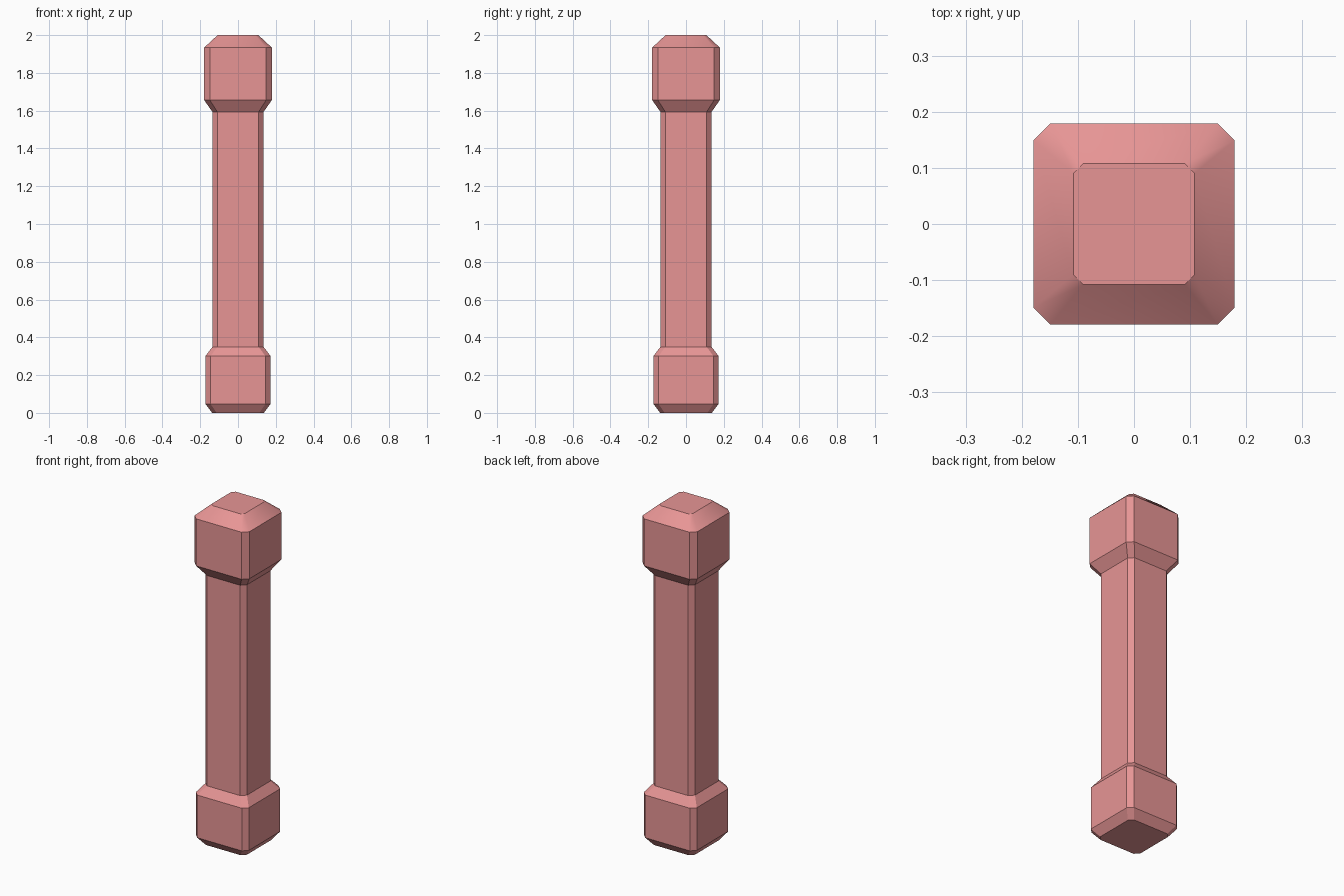
import bpy, bmesh, math

if "Cube" in bpy.data.objects:
    bpy.data.objects.remove(bpy.data.objects["Cube"])

# (height, half width, corner chamfer) from the foot to the cap
PROFILE = [
    (0.00, 0.137, 0.024),
    (0.048, 0.173, 0.027),
    (0.30, 0.173, 0.027),
    (0.35, 0.135, 0.026),
    (1.593, 0.135, 0.026),
    (1.656, 0.179, 0.030),
    (1.934, 0.179, 0.030),
    (2.00, 0.108, 0.0175),
]


def chamfered_square(bm, z, h, c):
    """Ring of eight vertices: a square with cut corners."""
    ring = []
    for i in range(4):
        a = i * math.pi / 2
        ca, sa = round(math.cos(a)), round(math.sin(a))
        for x, y in ((h, -(h - c)), (h, h - c)):
            ring.append(bm.verts.new((x * ca - y * sa, x * sa + y * ca, z)))
    return ring


# Post: lofted through all the rings, closed at both ends
bm = bmesh.new()
rings = [chamfered_square(bm, *p) for p in PROFILE]
for low, high in zip(rings, rings[1:]):
    for i in range(8):
        j = (i + 1) % 8
        bm.faces.new((low[i], low[j], high[j], high[i]))
bm.faces.new(rings[0][::-1])
bm.faces.new(rings[-1])
bmesh.ops.recalc_face_normals(bm, faces=bm.faces)
mesh = bpy.data.meshes.new("post")
bm.to_mesh(mesh)
bm.free()
post = bpy.data.objects.new("post", mesh)
bpy.context.collection.objects.link(post)

# Red paint
paint = bpy.data.materials.new("red_paint")
paint.diffuse_color = (0.8, 0.3, 0.3, 1)
paint.use_nodes = True
paint.node_tree.nodes["Principled BSDF"].inputs["Base Color"].default_value = paint.diffuse_color
mesh.materials.append(paint)

# Only the shallow cap bevel corners are smooth
bpy.context.view_layer.objects.active = post
post.select_set(True)
bpy.ops.object.shade_smooth_by_angle(angle=math.radians(31))
